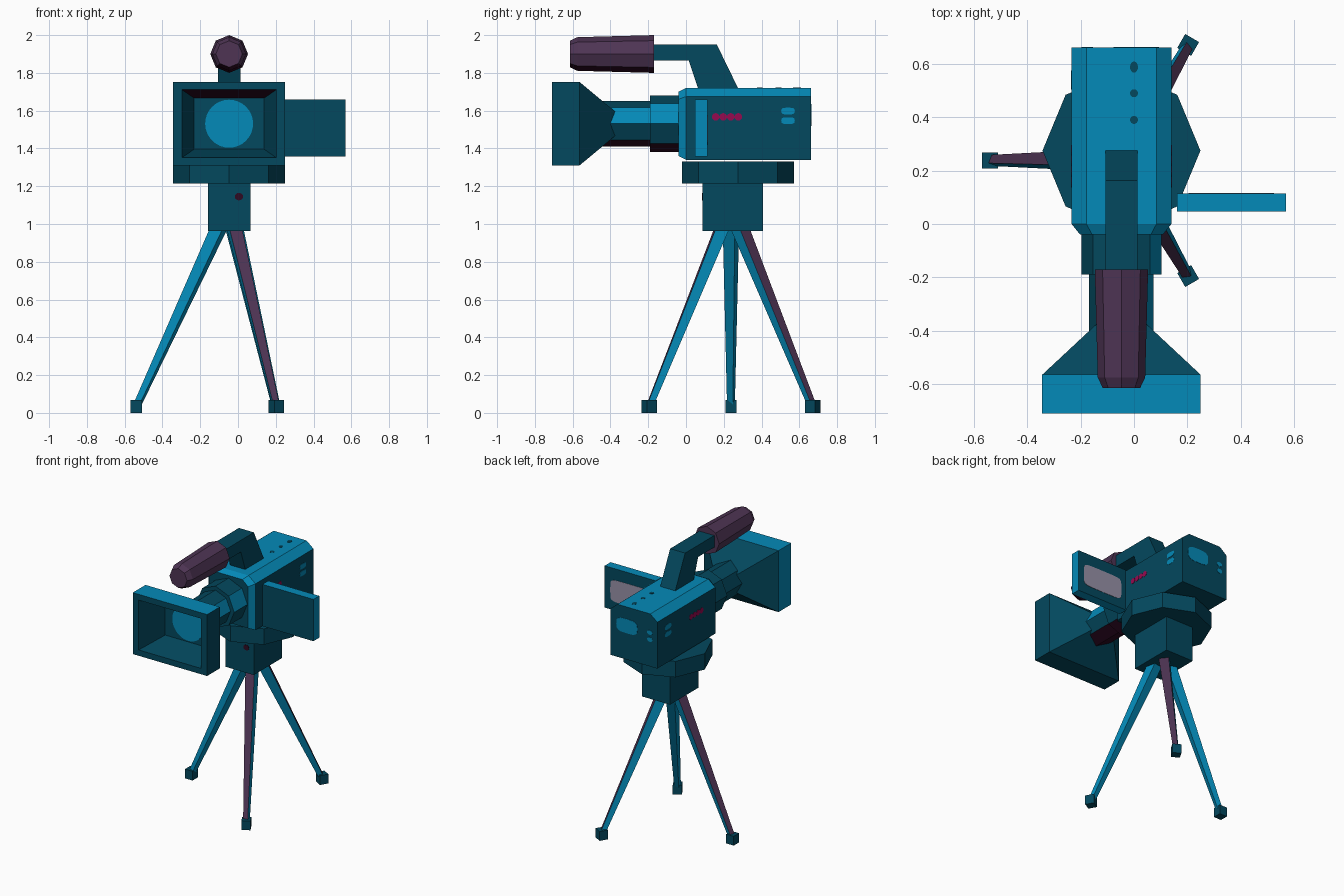
import bpy, bmesh, math
from mathutils import Vector

if "Cube" in bpy.data.objects:
    bpy.data.objects.remove(bpy.data.objects["Cube"])


def lin(c):
    return c / 12.92 if c <= 0.04045 else ((c + 0.055) / 1.055) ** 2.4


def material(name, r, g, b):
    m = bpy.data.materials.new(name)
    m.diffuse_color = (lin(r / 255), lin(g / 255), lin(b / 255), 1)
    m.use_nodes = True
    m.node_tree.nodes["Principled BSDF"].inputs["Base Color"].default_value = m.diffuse_color
    return m


MATS = [material("dark_teal", 3, 72, 94), material("bright_blue", 4, 138, 184),
        material("dusky_purple", 78, 52, 84), material("magenta", 150, 10, 80),
        material("screen_grey", 152, 146, 168), material("dark_plum", 46, 10, 34)]
TEAL, BLUE, PURPLE, MAGENTA, GREY, PLUM = range(6)
CX, CZ = -0.047, 1.531      # camera axis


def loft(name, rings, rule=TEAL):
    """Skin equal-length rings, cap both ends, colour faces by rule(normal, centre)."""
    bm = bmesh.new()
    vs = [[bm.verts.new(p) for p in ring] for ring in rings]
    n = len(rings[0])
    for a, b in zip(vs, vs[1:]):
        for i in range(n):
            j = (i + 1) % n
            bm.faces.new((a[i], a[j], b[j], b[i]))
    bm.faces.new(vs[0][::-1])
    bm.faces.new(vs[-1])
    bmesh.ops.recalc_face_normals(bm, faces=bm.faces)
    bm.normal_update()
    for f in bm.faces:
        f.material_index = rule(f.normal, f.calc_center_median()) if callable(rule) else rule
    me = bpy.data.meshes.new(name)
    bm.to_mesh(me)
    bm.free()
    for m in MATS:
        me.materials.append(m)
    ob = bpy.data.objects.new(name, me)
    bpy.context.collection.objects.link(ob)
    return ob


def rect_y(y, hx, hz, cx=CX, cz=CZ):
    return [(cx + sx * hx, y, cz + sz * hz) for sx, sz in ((-1, -1), (1, -1), (1, 1), (-1, 1))]


def circle_y(y, r, cz=CZ, n=8):
    return [(CX + r * math.cos(2 * math.pi * i / n), y, cz + r * math.sin(2 * math.pi * i / n))
            for i in range(n)]


def plate(name, loc, axis, ru, rv, mat, power=1.0, n=16):
    """Thin painted patch; power below 1 squares off the ellipse."""
    a = Vector(axis)
    v = Vector((0, 1, 0)) if abs(a.z) > 0.5 else Vector((0, 0, 1))
    u = v.cross(a)

    def pw(t):
        return math.copysign(abs(t) ** power, t) if abs(t) > 1e-6 else 0
    ring = [Vector(loc) + u * ru * pw(math.cos(2 * math.pi * i / n))
            + v * rv * pw(math.sin(2 * math.pi * i / n)) for i in range(n)]
    return loft(name, [[p - a * 0.002 for p in ring], [p + a * 0.002 for p in ring]], mat)


# Camera body: chamfered top, tapered front
def body_ring(y, hx, z0, z1, cut_x, cut_z):
    half = [(hx, z0), (hx, z1 - cut_z), (hx - cut_x, z1)]
    return [(CX + x, y, z) for x, z in half] + [(CX - x, y, z) for x, z in half[::-1]]


loft("camera_body", [body_ring(-0.04, 0.155, 1.36, 1.70, 0.045, 0.04),
                     body_ring(0.0, 0.187, 1.34, 1.72, 0.056, 0.045),
                     body_ring(0.662, 0.187, 1.34, 1.72, 0.056, 0.045)],
     lambda n, c: BLUE if n.z > 0.3 or (-0.95 < n.y < -0.2 and n.z > -0.3) else TEAL)

# Side markings, mirrored
for s, side in ((1, "right"), (-1, "left")):
    x = CX + s * 0.187
    for i in range(4):
        plate(f"{side}_button_{i}", (x, 0.157 + i * 0.04, 1.567), (s, 0, 0), 0.02, 0.02, MAGENTA)
    for z in (1.547, 1.598):
        plate(f"{side}_vent_{z}", (x, 0.54, z), (s, 0, 0), 0.036, 0.018, BLUE, 0.6)

# Back and top markings
plate("rear_cover", (CX + 0.055, 0.662, 1.582), (0, 1, 0), 0.085, 0.052, BLUE, 0.6)
for z in (1.535, 1.585):
    plate(f"rear_socket_{z}", (-0.175, 0.662, z), (0, 1, 0), 0.022, 0.016, BLUE)
for y, r in ((0.39, 0.015), (0.49, 0.015), (0.588, 0.021)):
    plate(f"top_button_{y}", (0, y, 1.72), (0, 0, 1), 0.015, r, TEAL)


# Lens barrel: two octagonal steps
def barrel_rule(n, c):
    return PLUM if n.z < -0.7 else BLUE if 0.2 < n.z < 0.6 and n.x > 0 else TEAL


loft("lens_rear_ring", [circle_y(-0.03, 0.15), circle_y(-0.19, 0.15)], barrel_rule)
loft("lens_barrel", [circle_y(-0.18, 0.121), circle_y(-0.45, 0.121)], barrel_rule)


# Lens hood: frame, outer taper and hollow front
def hood_rule(n, c):
    if n.z > 0.95 and c.z > 1.7 or n.x < -0.95 and c.x < -0.3:
        return BLUE
    return PLUM if n.z < -0.5 and c.z > 1.6 else TEAL


loft("lens_hood", [rect_y(-0.37, 0.088, 0.06), rect_y(-0.565, 0.297, 0.222),
                   rect_y(-0.71, 0.297, 0.222), rect_y(-0.71, 0.25, 0.18),
                   rect_y(-0.5, 0.185, 0.135)], hood_rule)
plate("lens_glass", (CX, -0.5, CZ), (0, -1, 0), 0.127, 0.127, BLUE, n=32)

# Flip-out screen
loft("screen_panel", [rect_y(0.047, 0.204, 0.151, 0.366, 1.508),
                      rect_y(0.114, 0.204, 0.151, 0.366, 1.508)],
     lambda n, c: TEAL if abs(n.y) > 0.5 else BLUE)
plate("screen_display", (0.365, 0.114, 1.498), (0, 1, 0), 0.16, 0.08, GREY, 0.3, 24)

# Handle: bent side profile
profile = [(-0.18, 1.95), (0.163, 1.95), (0.285, 1.70), (0.07, 1.70), (0.015, 1.865), (-0.18, 1.865)]
loft("handle", [[(CX + s * 0.06, y, z) for y, z in profile] for s in (-1, 1)])

# Microphone
loft("microphone", [circle_y(-0.17, 0.1, 1.9), circle_y(-0.575, 0.089, 1.9),
                    circle_y(-0.615, 0.07, 1.9)],
     lambda n, c: PLUM if n.z < -0.6 else PURPLE)


# Tripod head
def octagon_z(z, r):
    return [(CX + r * math.cos(i * math.pi / 4), 0.275 + r * math.sin(i * math.pi / 4), z)
            for i in range(8)]


loft("mount_plate", [octagon_z(1.215, 0.296), octagon_z(1.33, 0.296)])
loft("tripod_neck", [rect_y(0.087, 0.112, 0.128, CX, 1.09), rect_y(0.408, 0.112, 0.128, CX, 1.09)])
plate("neck_knob", (0.005, 0.087, 1.145), (0, -1, 0), 0.022, 0.02, PLUM)

# Three tapered legs, outer face purple, with square feet
hub = Vector((CX, 0.238, 0))
for k, ang in enumerate((180, 60, -60)):
    a = math.radians(ang)
    out = Vector((math.cos(a), math.sin(a), 0))
    left = Vector((-out.y, out.x, 0))
    top = hub + out * 0.045 + Vector((0, 0, 1.0))
    foot = hub + out * (0.492 if k == 0 else 0.5) + Vector((0, 0, 0.03))
    up = left.cross(foot - top).normalized()
    if up.z < 0:
        up = -up
    turn = math.radians(20)
    face = up * math.cos(turn) - left * math.sin(turn)
    side = left * math.cos(turn) + up * math.sin(turn)
    rings = [[p + (face * i + side * j) * r for i, j in ((-1, -1), (1, -1), (1, 1), (-1, 1))]
             for p, r in ((top, 0.034), (foot, 0.016))]
    loft(f"tripod_leg_{k}", rings, lambda n, c: PURPLE if n.dot(face) > 0.7 else BLUE)
    h = 0.03
    loft(f"tripod_foot_{k}", [[foot + out * h * i + left * h * j + Vector((0, 0, dz))
                               for i, j in ((-1, -1), (1, -1), (1, 1), (-1, 1))]
                              for dz in (-0.03, 0.037)])
